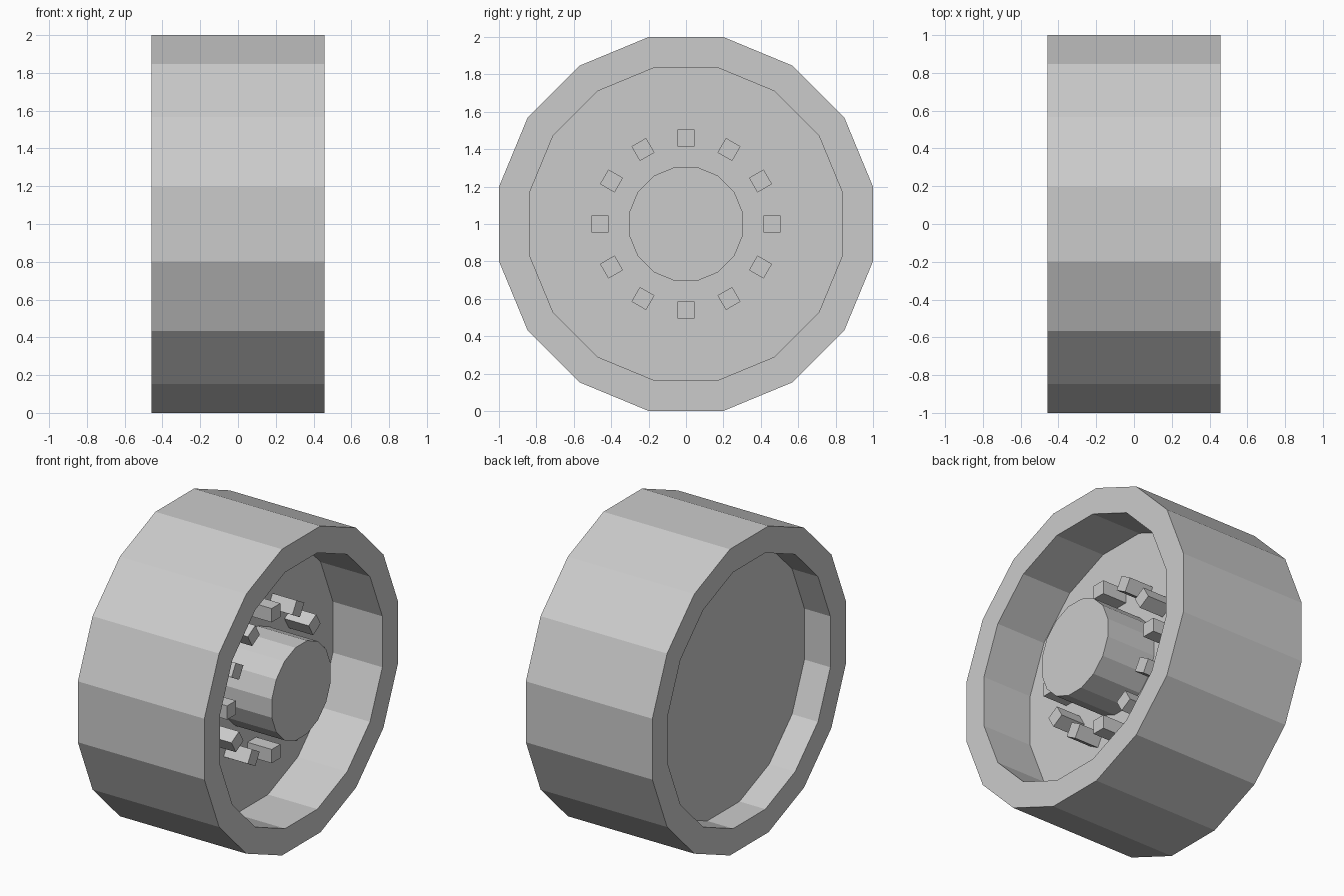
import bpy, bmesh
from math import pi, cos, sin
from mathutils import Matrix, Vector

if "Cube" in bpy.data.objects:
    bpy.data.objects.remove(bpy.data.objects["Cube"])

SIDES = 16
HALF = 0.457              # half the wheel width
FRONT, BACK = 0.10, -0.27  # faces of the central disc
CENTRE = Vector((0, 0, 1))
K = 1 / cos(pi / SIDES)   # apothem to corner radius


def finish(bm, name):
    bmesh.ops.recalc_face_normals(bm, faces=bm.faces)
    mesh = bpy.data.meshes.new(name)
    bm.to_mesh(mesh)
    bm.free()
    obj = bpy.data.objects.new(name, mesh)
    obj.location = CENTRE
    bpy.context.collection.objects.link(obj)
    return obj


def lathe(name, profile):
    """Turn an (x, apothem) profile round the x axis; cap both ends."""
    bm = bmesh.new()
    rings = []
    for x, r in profile:
        rings.append([bm.verts.new((x, r * K * cos((i + 0.5) * 2 * pi / SIDES),
                                    r * K * sin((i + 0.5) * 2 * pi / SIDES)))
                      for i in range(SIDES)])
    for a, b in zip(rings, rings[1:]):
        for i in range(SIDES):
            j = (i + 1) % SIDES
            bm.faces.new((a[i], a[j], b[j], b[i]))
    bm.faces.new(rings[0])
    bm.faces.new(rings[-1])
    return finish(bm, name)


# Tyre ring with the recessed disc, deep on +x and shallower on -x
lathe("wheel_body", [(FRONT, 0.837), (HALF, 0.837), (HALF, 1.0),
                     (-HALF, 1.0), (-HALF, 0.837), (BACK, 0.837)])

# Central hub, flush with the outer face
lathe("hub", [(FRONT - 0.02, 0.304), (HALF, 0.304)])

# Twelve square bolts around the hub
bm = bmesh.new()
x0, x1 = FRONT - 0.02, 0.275
for i in range(12):
    m = (Matrix.Rotation(i * pi / 6, 4, 'X')
         @ Matrix.Translation(((x0 + x1) / 2, 0, 0.46))
         @ Matrix.Diagonal((x1 - x0, 0.09, 0.09, 1)))
    bmesh.ops.create_cube(bm, size=1, matrix=m)
finish(bm, "bolts")
